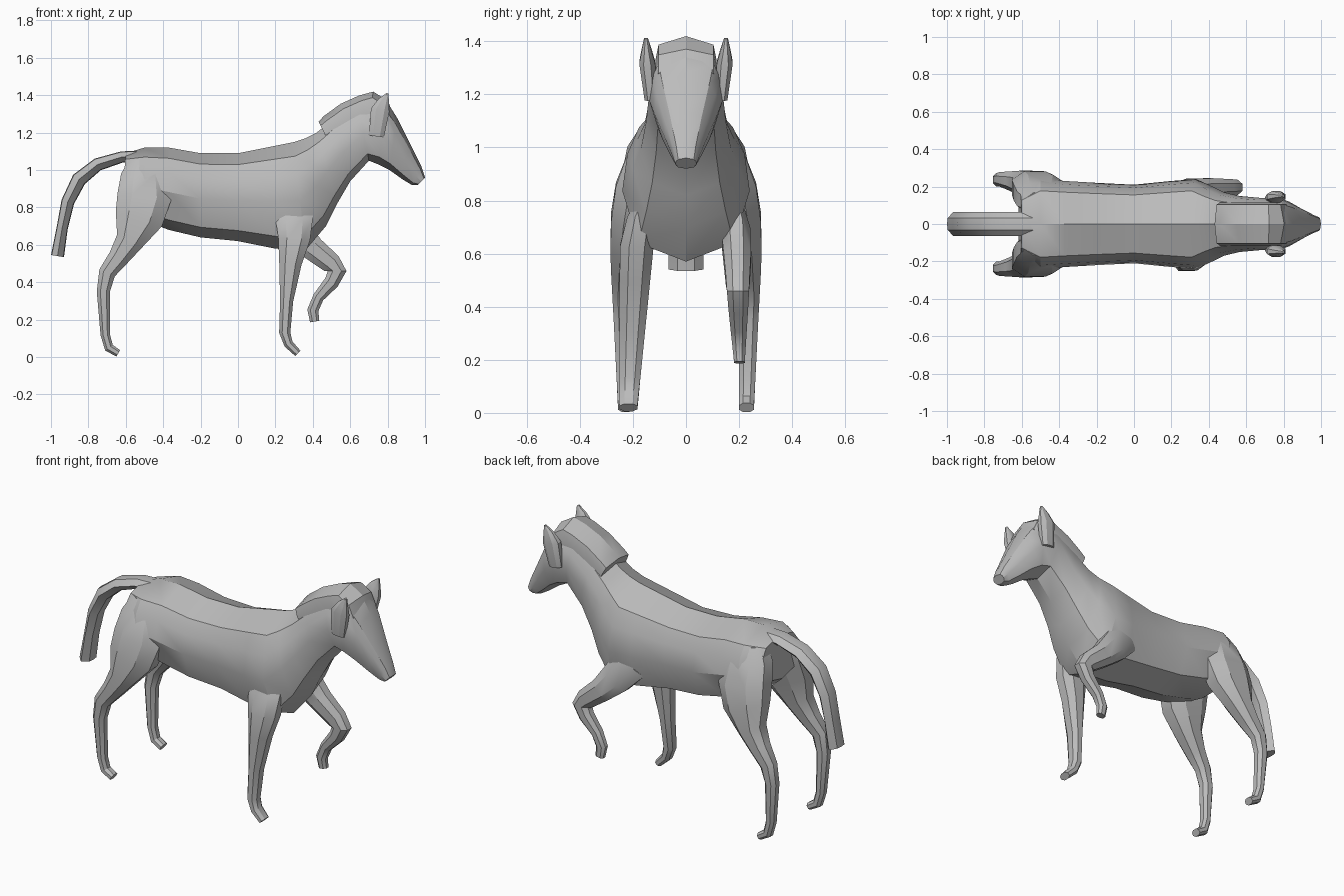
import bpy, bmesh, math
from mathutils import Vector

cube = bpy.data.objects.get("Cube")
if cube:
    bpy.data.objects.remove(cube)

SHADE = 0.5
grey = bpy.data.materials.new("plain_grey")
grey.use_nodes = True
grey.diffuse_color = (SHADE, SHADE, SHADE, 1)
grey.node_tree.nodes["Principled BSDF"].inputs["Base Color"].default_value = grey.diffuse_color


def loft(name, rings):
    """Skin a list of closed point rings, cap both ends and shade."""
    bm = bmesh.new()
    loops = [[bm.verts.new(point) for point in ring] for ring in rings]
    count = len(loops[0])
    for near, far in zip(loops, loops[1:]):
        for i in range(count):
            j = (i + 1) % count
            bm.faces.new((near[i], near[j], far[j], far[i]))
    bm.faces.new(loops[0])
    bm.faces.new(loops[-1])
    bmesh.ops.recalc_face_normals(bm, faces=bm.faces)
    mesh = bpy.data.meshes.new(name)
    bm.to_mesh(mesh)
    bm.free()
    mesh.materials.append(grey)
    obj = bpy.data.objects.new(name, mesh)
    bpy.context.collection.objects.link(obj)
    bpy.ops.object.select_all(action='DESELECT')
    obj.select_set(True)
    bpy.context.view_layer.objects.active = obj
    bpy.ops.object.shade_smooth_by_angle(angle=math.radians(30))


def place(low, high, t, y):
    """Point at height t on a section, moved sideways by y."""
    x, z = low.lerp(high, t)
    return (x, y, z)


def trunk_ring(low, high, width, shape):
    """Section mirrored across the middle, from (height, width share) pairs."""
    right = [place(low, high, t, width * share) for t, share in shape]
    left = [place(low, high, t, -width * share) for t, share in reversed(shape)]
    return [place(low, high, 0, 0)] + right + [place(low, high, 1, 0)] + left


def limb_ring(low, high, inner, outer, side):
    """Box section with bevelled corners, off to one side of the middle."""
    bevel = 0.27
    middle = (inner + outer) / 2
    half = (outer - inner) / 2
    slim = half * (1 - 2 * bevel)
    quarter = [(0, -slim), (bevel, -half), (1 - bevel, -half), (1, -slim)]
    opposite = [(1 - t, -y) for t, y in quarter]
    return [place(low, high, t, (middle + y) * side) for t, y in quarter + opposite]


def sections(path):
    """Turn (x, z, thickness) rows into section ends square to the path."""
    points = [Vector((x, z)) for x, z, thickness in path]
    last = len(points) - 1
    for i, (x, z, thickness) in enumerate(path):
        along = points[min(i + 1, last)] - points[max(i - 1, 0)]
        across = along.orthogonal().normalized() * thickness / 2
        yield points[i] - across, points[i] + across


def limb(name, side, path, span):
    """Loft a limb whose inner and outer sides follow a rule of height."""
    rings = []
    for (low, high), (x, z, thickness) in zip(sections(path), path):
        inner, outer = span(z)
        rings.append(limb_ring(low, high, inner, outer, side))
    loft(name, rings)


def strip(name, path, width, shape):
    """Loft a part of constant width along the middle."""
    loft(name, [trunk_ring(low, high, width, shape) for low, high in sections(path)])


# Torso, neck and head: underside point, topside point, half width
body_shape = [(.12, .75), (.46, 1), (.7, .92), (.87, .74)]
body_rows = [
    ((-.62, .84), (-.6, 1.09), .17), ((-.5, .73), (-.5, 1.12), .24),
    ((-.37, .68), (-.37, 1.12), .23), ((-.2, .64), (-.2, 1.09), .22),
    ((0, .62), (0, 1.09), .21), ((.2, .58), (.2, 1.13), .23),
    ((.36, .57), (.3, 1.15), .24), ((.47, .7), (.36, 1.17), .2),
    ((.53, .82), (.42, 1.2), .17), ((.6, .94), (.52, 1.28), .15),
    ((.7, 1.05), (.64, 1.36), .14), ((.75, 1.03), (.8, 1.36), .14),
    ((.81, 1), (.85, 1.28), .12), ((.88, .95), (.92, 1.14), .08),
    ((.93, .92), (.98, 1.02), .05), ((.96, .92), (1, .96), .04)]
loft("body", [trunk_ring(Vector(low), Vector(high), width, body_shape)
              for low, high, width in body_rows])

# Thick mane cap over the crest of the neck
strip("mane", [(.46, 1.2, .13), (.5, 1.22, .16), (.59, 1.28, .17), (.68, 1.32, .17),
               (.71, 1.33, .18), (.75, 1.31, .16), (.79, 1.26, .1)],
      .115, [(.1, .95), (.5, 1), (.82, .9)])

# Arched tail
strip("tail", [(-.48, 1.07, .07), (-.62, 1.07, .06), (-.75, 1.03, .07), (-.85, .95, .08),
               (-.91, .83, .07), (-.94, .69, .06), (-.965, .54, .07)],
      .065, [(.05, .5), (.5, 1), (.95, .5)])


def hind_span(z):
    """Narrow at the hip, widest at the stifle, slim below the hock."""
    rise = z - .6
    inner = .2 - .3 * min(max(z - .45, 0), .5)
    outer = .285 - (1.2 * rise ** 3 if rise > 0 else -.05 * rise)
    return inner, outer


def ear_span(z):
    """Leaf outline that is widest at mid height."""
    return .11 + .3 * max(z - 1.3, 0), .18 - .2 * abs(z - 1.3)


def shoulder(z):
    """How far a foreleg top sinks into the chest."""
    return 1.5 * max(z - .6, 0) ** 2


def standing_span(z):
    return .185 - .1 * z, .25 - shoulder(z)


def raised_span(z):
    return .2 - .1 * z, .21 + .06 * z - shoulder(z)


hind_path = [(-.5, 1.06, .16), (-.5, .98, .25), (-.5, .86, .29), (-.53, .74, .26),
             (-.58, .62, .15), (-.64, .53, .11), (-.7, .45, .09), (-.72, .35, .07),
             (-.71, .12, .05), (-.69, .05, .05), (-.64, .02, .04)]
ear_path = [(.74, 1.18, .08), (.76, 1.32, .1), (.78, 1.37, .06), (.8, 1.41, .01)]

# Hind legs and ears, one per side
for side, label in ((1, "left"), (-1, "right")):
    limb(label + "_hind_leg", side, hind_path, hind_span)
    limb(label + "_ear", side, ear_path, ear_span)

# Standing foreleg
limb("right_foreleg", -1,
     [(.3, .86, .2), (.3, .74, .2), (.3, .63, .17), (.28, .5, .12), (.26, .3, .07),
      (.25, .13, .06), (.27, .07, .05), (.32, .02, .04)], standing_span)

# Raised foreleg, folded at the knee
limb("left_foreleg", 1,
     [(.22, .78, .2), (.31, .67, .17), (.4, .58, .13), (.5, .5, .11), (.53, .46, .1),
      (.5, .4, .08), (.43, .32, .06), (.4, .25, .06), (.41, .19, .05)], raised_span)
